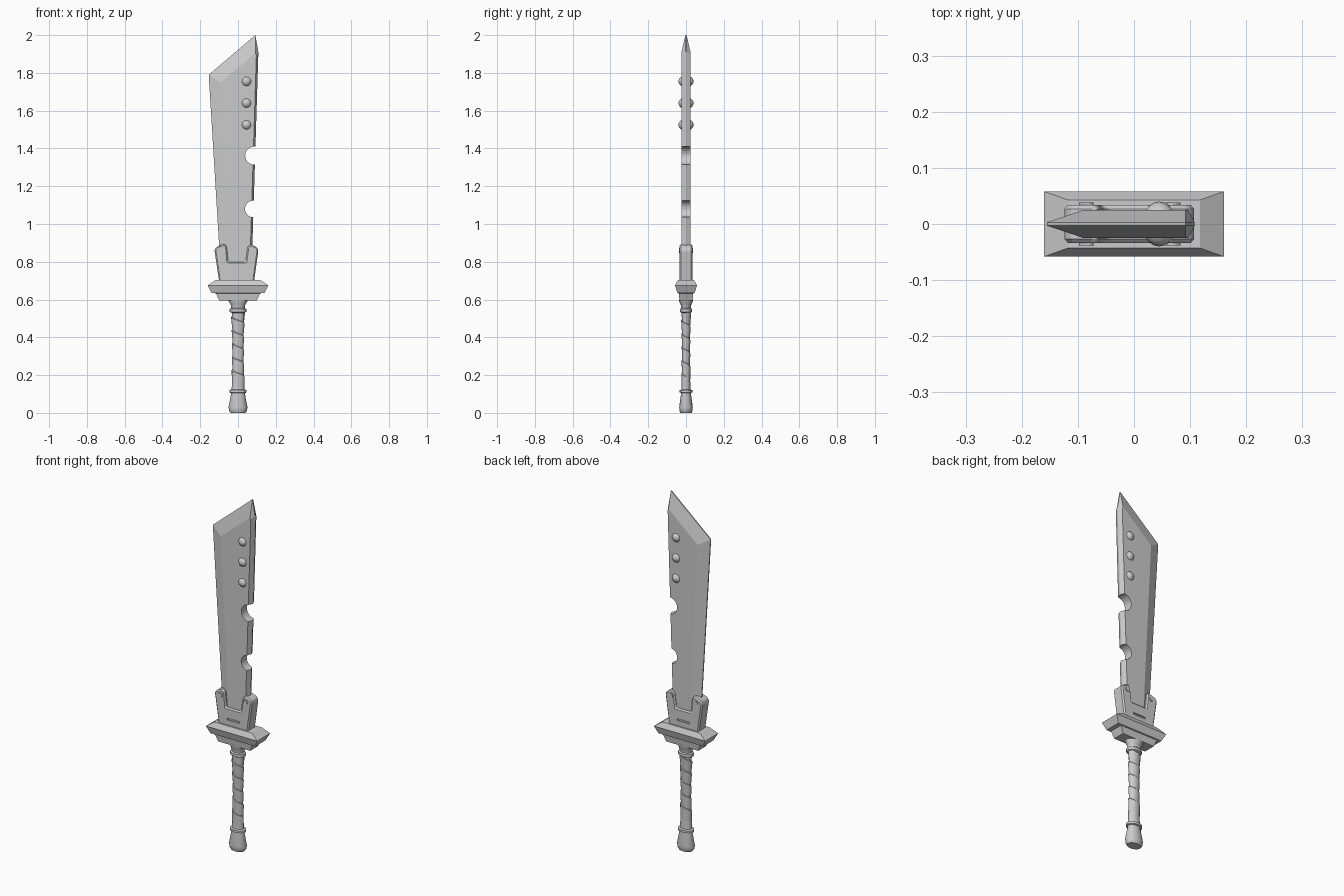
import bpy, bmesh
from math import sin, cos, pi

if "Cube" in bpy.data.objects:
    bpy.data.objects.remove(bpy.data.objects["Cube"])


def mesh_object(name, verts, faces, smooth=False):
    me = bpy.data.meshes.new(name)
    me.from_pydata(verts, [], faces)
    bm = bmesh.new()
    bm.from_mesh(me)
    bmesh.ops.recalc_face_normals(bm, faces=bm.faces)
    bm.to_mesh(me)
    bm.free()
    ob = bpy.data.objects.new(name, me)
    bpy.context.collection.objects.link(ob)
    if smooth:
        bpy.ops.object.select_all(action='DESELECT')
        ob.select_set(True)
        bpy.context.view_layer.objects.active = ob
        bpy.ops.object.shade_smooth_by_angle(angle=0.6)
    return ob


def loft(name, loops, smooth=False):
    """Skin a stack of equal-length closed loops and cap both ends."""
    n = len(loops[0])
    verts = [p for loop in loops for p in loop]
    faces = [(k*n + i, k*n + (i+1) % n, (k+1)*n + (i+1) % n, (k+1)*n + i)
             for k in range(len(loops)-1) for i in range(n)]
    faces += [tuple(range(n)), tuple(range(len(verts)-n, len(verts)))]
    return mesh_object(name, verts, faces, smooth)


def slab(name, layers):
    """Loft front-view outlines, each given as (y, [(x, z), ...])."""
    return loft(name, [[(x, y, z) for x, z in pts] for y, pts in layers])


def lathe(name, profile, flat=0.72, n=16):
    return loft(name, [[(r*cos(2*pi*i/n), flat*r*sin(2*pi*i/n), z) for i in range(n)]
                       for r, z in profile], True)


def cylinder(name, x, z, r, half, n=24):
    ring = [(x + r*cos(2*pi*i/n), z + r*sin(2*pi*i/n)) for i in range(n)]
    return slab(name, [(-half, ring), (half, ring)])


def cut(ob, cutter):
    cutter.hide_render = True
    cutter.hide_set(True)
    m = ob.modifiers.new("cut", 'BOOLEAN')
    m.operation, m.solver, m.object = 'DIFFERENCE', 'EXACT', cutter


# Blade: bevelled cutting edge, slanted tip, shallow ridge along the back
edge = [(-.088, .69), (-.155, 1.79), (.092, 2.0), (.108, 1.91), (.07, .69)]
face = [(-.036, .69), (-.09, 1.75), (.092, 1.905), (.097, 1.895), (.06, .69)]
blade = slab("blade", [(-.025, face), (-.003, edge), (.003, edge), (.025, face)])
for k, (x, z, r) in enumerate([(.086, 1.362, .048), (.081, 1.08, .044)]):
    cut(blade, cylinder(f"notch_cutter_{k}", x, z, r, .1))

# Domed rivets passing through the blade
for k, z in enumerate((1.755, 1.64, 1.525)):
    bpy.ops.mesh.primitive_uv_sphere_add(segments=20, ring_count=12, radius=1,
                                         location=(.045, 0, z))
    rivet = bpy.context.object
    rivet.name = f"rivet_{k}"
    rivet.scale = (.031, .04, .031)
    bpy.ops.object.shade_smooth_by_angle()

# Forked collar gripping the blade, chamfered, with a slot on both faces
fork = [(-.1, .695), (.085, .695), (.108, .862), (.098, .88), (.062, .893), (.05, .875),
        (.04, .8), (-.052, .8), (-.059, .88), (-.07, .895), (-.112, .88), (-.125, .865)]
collar = slab("collar", [(-.034, fork), (.034, fork)])
for s in (-1, 1):
    box = [(-.045, .731), (.032, .731), (.032, .741), (-.045, .741)]
    cut(collar, slab("slot_cutter", [(s*.027, box), (s*.05, box)]))
bev = collar.modifiers.new("chamfer", 'BEVEL')
bev.width, bev.segments, bev.limit_method = .007, 1, 'ANGLE'
collar.modifiers.move(2, 0)
for name, x in (("left_pin", -.085), ("right_pin", .07)):
    cylinder(name, x, .86, .013, .038, 16)


# Crossguard: stacked rectangles, flared rim over a stepped base
def rect(x, y, z):
    return [(-x, -y, z), (x, -y, z), (x, y, z), (-x, y, z)]


loft("crossguard", [rect(*p) for p in [(.1, .034, .595), (.117, .039, .633),
     (.14, .046, .635), (.16, .058, .675), (.118, .043, .703)]])

# Handle core, neck, rings and pommel
lathe("handle", [(.04, 0), (.047, .01), (.05, .03), (.037, .098), (.037, .105),
                 (.046, .108), (.046, .12), (.034, .124), (.031, .17), (.026, .33),
                 (.029, .48), (.033, .53), (.044, .535), (.044, .55), (.036, .555),
                 (.039, .575), (.05, .59), (.05, .60)])

# Spiral grip wrap: overlapping band with a small ledge at each turn
n, pitch, z0, turns = 16, .07, .125, 5
verts, faces = [], []
for t in range(n*turns + 1):
    a = 2*pi*t/n
    low = z0 + pitch*t/n
    for z, lift in ((low, .001), (low + pitch*.95, .005), (low + pitch, .001)):
        r = .027 + .006*((z - .33)/.2)**2 + lift
        verts.append((r*cos(a), -.72*r*sin(a), z))
    if t:
        b = 3*t
        faces += [(b-3, b, b+1, b-2), (b-2, b+1, b+2, b-1)]
mesh_object("grip_wrap", verts, faces, True)
